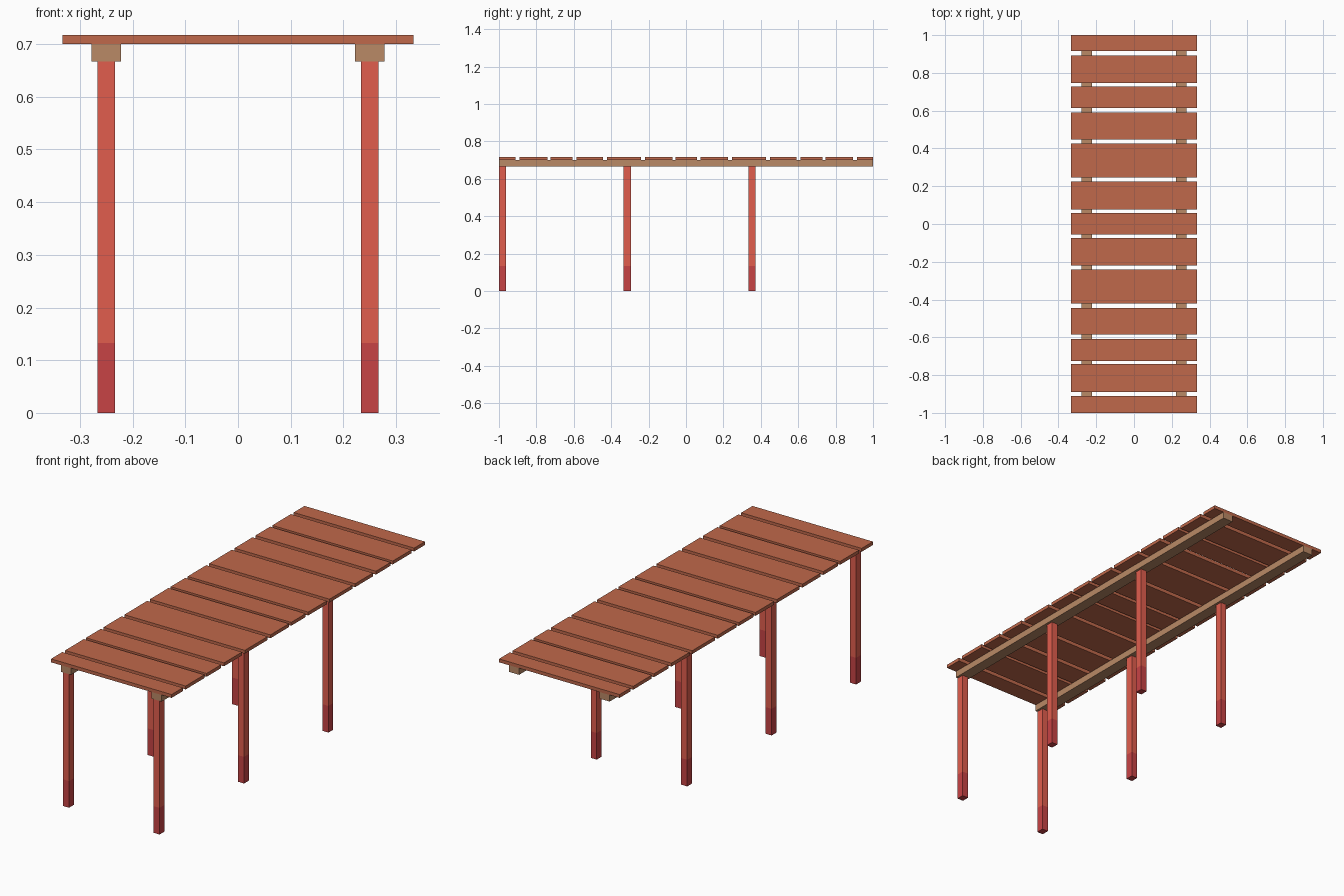
import bpy, bmesh
from mathutils import Matrix, Vector

if "Cube" in bpy.data.objects:
    bpy.data.objects.remove(bpy.data.objects["Cube"])


def material(name, rgb):
    # 8-bit display colour to linear
    mat = bpy.data.materials.new(name)
    mat.diffuse_color = [(c / 255) ** 2.2 for c in rgb] + [1]
    mat.use_nodes = True
    mat.node_tree.nodes["Principled BSDF"].inputs["Base Color"].default_value = mat.diffuse_color
    return mat


plank_mat = material("plank_wood", (190, 104, 76))
beam_mat = material("beam_wood", (184, 136, 102))
post_mat = material("post_red", (224, 94, 79))
foot_mat = material("post_dark_red", (198, 69, 71))


def box(name, lo, hi, mats, split_z=None):
    """Box between two corners; faces below split_z get the second material."""
    lo, hi = Vector(lo), Vector(hi)
    bm = bmesh.new()
    bmesh.ops.create_cube(bm, size=1, matrix=Matrix.Translation((lo + hi) / 2)
                          @ Matrix.Diagonal((*(hi - lo), 1)))
    if split_z is not None:
        bmesh.ops.bisect_plane(bm, geom=bm.verts[:] + bm.edges[:] + bm.faces[:],
                               plane_co=(0, 0, split_z), plane_no=(0, 0, 1))
        for f in bm.faces:
            f.material_index = int(f.calc_center_median().z < split_z)
    mesh = bpy.data.meshes.new(name)
    bm.to_mesh(mesh)
    bm.free()
    for m in mats:
        mesh.materials.append(m)
    obj = bpy.data.objects.new(name, mesh)
    bpy.context.collection.objects.link(obj)
    return obj


BEAM_Z, DECK_Z, TOP_Z = 0.667, 0.70, 0.717

# Deck planks of varied width, front to back
planks = [(-1.0, -0.911), (-0.889, -0.741), (-0.724, -0.608), (-0.586, -0.444),
          (-0.422, -0.241), (-0.220, -0.073), (-0.056, 0.059), (0.078, 0.225),
          (0.247, 0.427), (0.448, 0.590), (0.613, 0.729), (0.746, 0.893),
          (0.915, 1.0)]
for i, (y0, y1) in enumerate(planks, 1):
    box(f"deck_plank_{i}", (-0.333, y0, DECK_Z), (0.333, y1, TOP_Z), [plank_mat])

for side, x in (("left", -0.25), ("right", 0.25)):
    # Long beam under the planks
    box(f"{side}_beam", (x - 0.028, -1, BEAM_Z), (x + 0.028, 1, DECK_Z), [beam_mat])
    # Posts with darker waterline feet, one at the front of each bay
    for i, y in enumerate((-1, -0.333, 0.333), 1):
        box(f"{side}_post_{i}", (x - 0.0165, y, 0), (x + 0.0165, y + 0.038, BEAM_Z),
            [post_mat, foot_mat], split_z=0.133)
